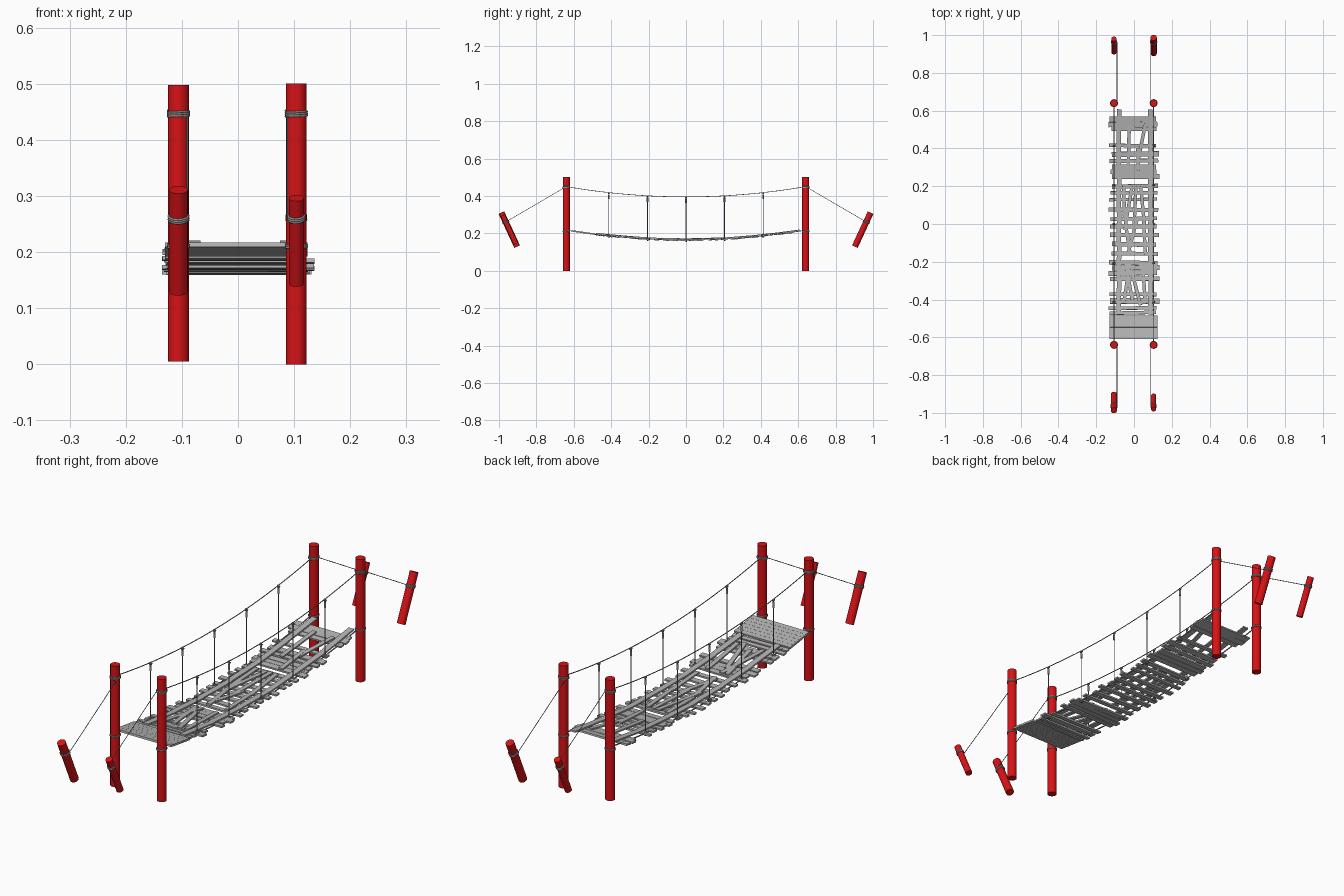
import bpy, math, random
from mathutils import Vector, Matrix

random.seed(4)
if "Cube" in bpy.data.objects:
    bpy.data.objects.remove(bpy.data.objects["Cube"], do_unlink=True)


def material(name, rgb):
    m = bpy.data.materials.new(name)
    m.use_nodes = True
    m.diffuse_color = (*rgb, 1)
    m.node_tree.nodes["Principled BSDF"].inputs["Base Color"].default_value = (*rgb, 1)
    return m


RED = material("red paint", (0.68, 0.006, 0.008))
WOOD = material("grey wood", (0.46, 0.46, 0.46))
ROPE = material("grey rope", (0.3, 0.3, 0.3))
SIDES = {"right": -0.106, "left": 0.104}
ENDS = {"front": -1, "back": 1}


def deck_z(y):
    return 0.163 + 0.05 * (y / 0.62) ** 2


def rail_z(y):
    return 0.395 + 0.055 * (y / 0.64) ** 2


def rod(name, a, b, radius, mat, sides=24):
    """Cylinder between two points."""
    a, b = Vector(a), Vector(b)
    bpy.ops.mesh.primitive_cylinder_add(
        vertices=sides, radius=radius, depth=(b - a).length, location=(a + b) / 2,
        rotation=(b - a).to_track_quat("Z", "Y").to_euler())
    ob = bpy.context.object
    ob.name = name
    ob.data.materials.append(mat)
    bpy.ops.object.shade_smooth_by_angle(angle=math.radians(40))
    return ob


def rope(name, points, radius=0.0018):
    """Round cord through points."""
    cu = bpy.data.curves.new(name, "CURVE")
    cu.dimensions = "3D"
    cu.bevel_depth = radius
    cu.bevel_resolution = 1
    cu.use_fill_caps = True
    sp = cu.splines.new("POLY")
    sp.points.add(len(points) - 1)
    for p, co in zip(sp.points, points):
        p.co = (*co, 1)
    cu.materials.append(ROPE)
    ob = bpy.data.objects.new(name, cu)
    bpy.context.collection.objects.link(ob)


def wrap(name, centre, axis, radius, turns=3):
    """Rope wound around a post."""
    quat = Vector(axis).to_track_quat("Z", "Y")
    pts = []
    for i in range(turns * 20 + 1):
        t = i / 20
        a = t * math.tau
        local = Vector((radius * math.cos(a), radius * math.sin(a), (t - turns / 2) * 0.0035))
        pts.append(Vector(centre) + quat @ local)
    rope(name, pts, 0.002)


def plank(name, a, b, width, thick):
    """Board whose long axis runs from a to b, flat side up."""
    a, b = Vector(a), Vector(b)
    d = (b - a).normalized()
    # Cross boards tip with the slope of the sagging deck
    y = (a.y + b.y) / 2
    slope = Vector((0, 1, 0.1 * y / 0.62 ** 2)).normalized()
    up = Vector((1, 0, 0)).cross(slope)
    side = up.cross(d).normalized()
    up = d.cross(side)
    rot = Matrix((d, side, up)).transposed().to_4x4()
    bpy.ops.mesh.primitive_cube_add(size=1)
    ob = bpy.context.object
    ob.name = name
    ob.matrix_world = (Matrix.Translation((a + b) / 2) @ rot
                       @ Matrix.Diagonal(((b - a).length, width, thick, 1)))
    ob.data.materials.append(WOOD)


# Posts, leaning ground anchors, stays and bindings
for side, x in SIDES.items():
    for end, s in ENDS.items():
        tag = end + "_" + side
        lift = 0.005 if side == "right" else 0
        rod("post_" + tag, (x, s * 0.64, lift), (x, s * 0.64, 0.5 - lift / 2), 0.0185, RED)
        wrap("upper_binding_" + tag, (x, s * 0.64, 0.447), (0, 0, 1), 0.019)
        wrap("lower_binding_" + tag, (x, s * 0.64, 0.211), (0, 0, 1), 0.019, 2)

        big = (side == "right") == (end == "front")
        half, radius = (0.1, 0.0165) if big else (0.084, 0.0135)
        axis = Vector((0, s * 0.42, 0.908))
        centre = Vector((x, s * 0.945, 0.22))
        rod("anchor_" + tag, centre - axis * half, centre + axis * half, radius, RED)
        tie = centre + axis * 0.045
        wrap("anchor_binding_" + tag, tie, axis, radius + 0.001)
        inner = x - math.copysign(0.016, x)
        rope("stay_" + tag, [(inner, s * 0.64, 0.45), (inner, tie.y, tie.z)], 0.0015)

# Hand ropes, deck ropes and hangers
for side, x in SIDES.items():
    steps = [-0.64 + 0.08 * i for i in range(17)]
    rope("hand_rope_" + side, [(x, y, rail_z(y)) for y in steps])
    rope("deck_rope_" + side, [(x, y, deck_z(y) + 0.001) for y in steps], 0.0025)
    for i in range(-2, 3):
        y = i * 0.206
        top = rail_z(y)
        rope("hanger_" + side, [(x, y, deck_z(y) - 0.004), (x, y, top)], 0.0018)
        rod("hanger_knot_" + side, (x, y, top - 0.034), (x, y, top - 0.012), 0.0042, ROPE, 10)
        wrap("hanger_loop_" + side, (x, y, top - 0.004), (1, 0, 0), 0.004, 2)
        wrap("deck_loop_" + side, (x, y, deck_z(y)), (0, 1, 0), 0.007, 2)

# Cross boards: position along the bridge and width
boards = [(0.555, 0.028), (0.528, 0.026), (0.503, 0.022), (0.415, 0.018), (0.37, 0.027),
          (0.335, 0.02), (0.302, 0.026), (0.277, 0.022), (0.251, 0.026), (0.2, 0.022),
          (0.165, 0.018), (0.13, 0.016), (0.075, 0.022), (0.028, 0.02), (-0.013, 0.022),
          (-0.058, 0.022), (-0.108, 0.024), (-0.157, 0.02), (-0.206, 0.024), (-0.232, 0.025),
          (-0.259, 0.026), (-0.29, 0.022), (-0.372, 0.02), (-0.408, 0.03), (-0.445, 0.018),
          (-0.47, 0.018)]
for y, w in boards:
    x0 = -0.125 + random.uniform(-0.011, 0.011)
    x1 = 0.123 + random.uniform(-0.009, 0.014)
    skew = random.uniform(-0.003, 0.003)
    z = deck_z(y) + random.uniform(-0.001, 0.001)
    plank("cross_board", (x0, y - skew, z), (x1, y + skew, z), w, 0.007)

# Closed boarding at the front end
for i in range(6):
    y = -0.496 - i * 0.0205
    plank("front_deck_board", (-0.13, y, deck_z(y) + 0.002), (0.124, y, deck_z(y) + 0.002),
          0.0202, 0.008)


def lengthwise(name, x0, y0, x1, y1, width, lift):
    """Board laid along the deck, on top of the cross boards."""
    plank(name, (x0, y0, deck_z(y0) + lift), (x1, y1, deck_z(y1) + lift), width, 0.006)


# Long runners, in short lengths that follow the sag
for x in (-0.08, 0.087):
    cuts = [-0.48, -0.3, -0.12, 0.06, 0.24, 0.42, 0.607]
    for y0, y1 in zip(cuts, cuts[1:]):
        dx = random.uniform(-0.002, 0.002)
        lengthwise("runner", x + dx, y0, x - dx, y1, 0.024, 0.0065)

# Loose boards between the runners
loose = [(0.06, 0.53, 0.025, 0.35), (-0.025, 0.53, -0.03, 0.32), (0.02, 0.4, 0.025, 0.24),
         (-0.01, 0.2, -0.05, -0.03), (0.01, 0.2, 0.0, -0.02), (0.035, 0.2, 0.055, 0.0),
         (-0.055, 0.2, -0.05, 0.02), (0.05, 0.03, 0.06, -0.16), (-0.045, 0.0, -0.02, -0.16),
         (0.015, 0.02, -0.03, -0.15), (-0.02, -0.2, -0.055, -0.42), (-0.015, -0.24, 0.035, -0.43),
         (0.045, -0.2, 0.06, -0.42), (-0.045, -0.2, -0.01, -0.4)]
for i, (x0, y0, x1, y1) in enumerate(loose):
    lengthwise("loose_board", x0, y0, x1, y1, 0.018, 0.0062 + 0.0004 * (i % 3))
